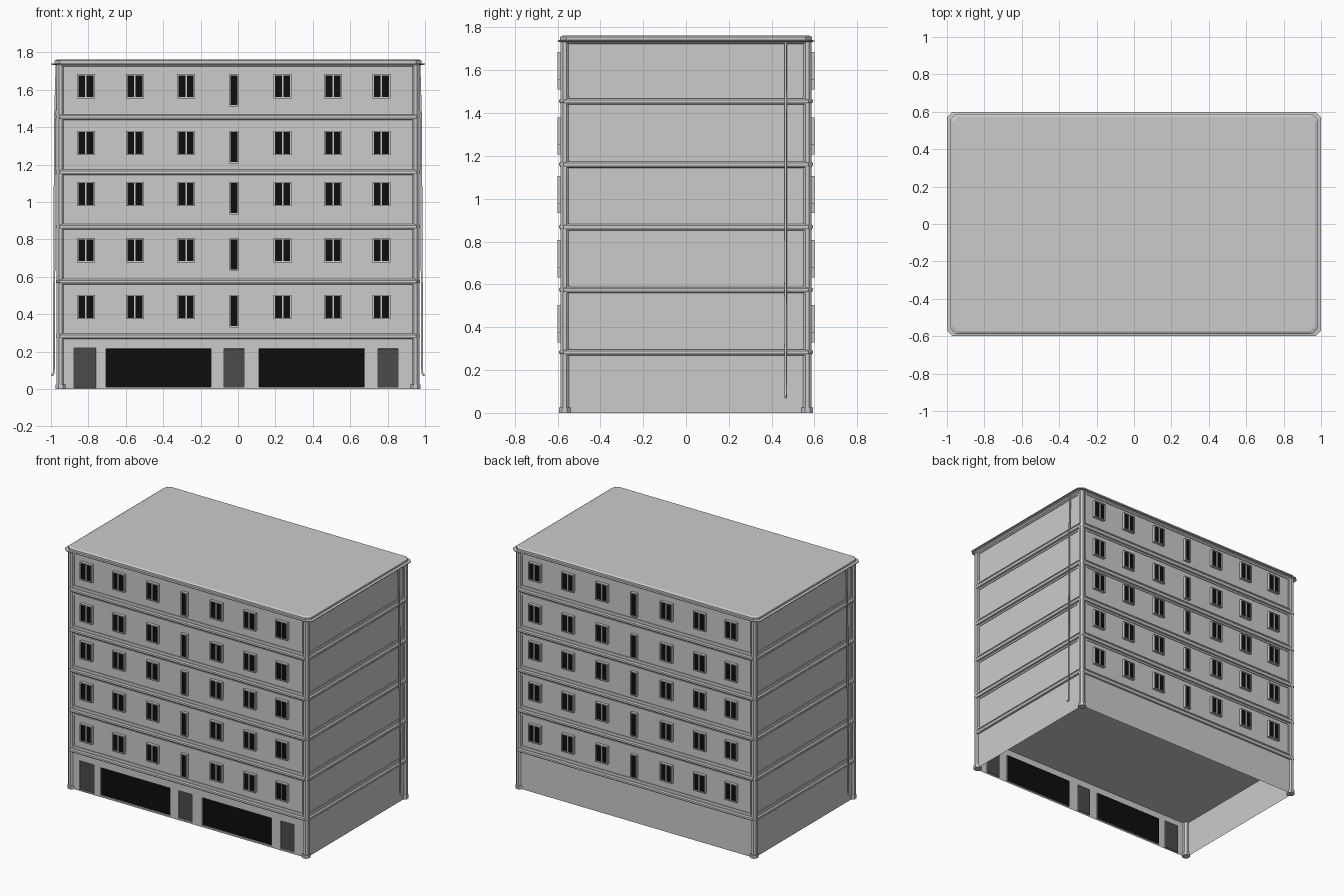
import bpy, bmesh, math
from mathutils import Matrix, Vector

if "Cube" in bpy.data.objects:
    bpy.data.objects.remove(bpy.data.objects["Cube"])

HX, HY = 0.957, 0.577          # wall planes
BANDS = [0.283, 0.575, 0.868, 1.16, 1.455]
TOP = 1.735


def material(name, v):
    m = bpy.data.materials.new(name)
    m.diffuse_color = (v, v, v, 1)
    return m


GLASS = material("dark_glass", 0.004)
DOOR = material("door_grey", 0.07)


def finish(bm, name, mats=()):
    me = bpy.data.meshes.new(name)
    bm.to_mesh(me)
    bm.free()
    for m in mats:
        me.materials.append(m)
    ob = bpy.data.objects.new(name, me)
    bpy.context.collection.objects.link(ob)
    return ob


def box(bm, rot, x0, x1, d0, d1, z0, z1):
    """Box on a facade: x along it, d outward distance, turned about z."""
    c = Vector(((x0 + x1) / 2, -(d0 + d1) / 2, (z0 + z1) / 2))
    m = Matrix.Rotation(rot, 4, 'Z') @ Matrix.Translation(c) @ Matrix.Diagonal((x1 - x0, d1 - d0, z1 - z0, 1))
    bmesh.ops.create_cube(bm, size=1, matrix=m)


def frame(bm, rot, x0, x1, d0, d1, z0, z1, w):
    for a, b in ((x0, x0 + w), (x1 - w, x1)):
        box(bm, rot, a, b, d0, d1, z0, z1)
    for a, b in ((z0, z0 + w), (z1 - w, z1)):
        box(bm, rot, x0 + w, x1 - w, d0, d1, a, b)


def loft(name, sections, c=0.02):
    """Stack of rectangles with cut corners: (half x, half y, z)."""
    bm = bmesh.new()
    rings = []
    for hx, hy, z in sections:
        pts = [(hx, -hy + c), (hx, hy - c), (hx - c, hy), (-hx + c, hy),
               (-hx, hy - c), (-hx, -hy + c), (-hx + c, -hy), (hx - c, -hy)]
        rings.append([bm.verts.new((x, y, z)) for x, y in pts])
    for a, b in zip(rings, rings[1:]):
        for i in range(8):
            j = (i + 1) % 8
            bm.faces.new((a[i], a[j], b[j], b[i]))
    bm.faces.new(rings[0][::-1])
    bm.faces.new(rings[-1])
    return finish(bm, name)


# Upper storeys, floor bands and roof
loft("upper_walls", [(HX, HY, BANDS[0]), (HX, HY, TOP)])
for i, z in enumerate(BANDS):
    loft(f"floor_band_{i + 1}", [(HX, HY, z - 0.016), (0.968, 0.586, z - 0.013), (0.974, 0.592, z - 0.004),
                                 (0.974, 0.592, z + 0.006), (0.966, 0.585, z + 0.013), (HX, HY, z + 0.013)])
loft("roof", [(0.96, 0.58, 1.722), (0.975, 0.587, 1.732), (1.0, 0.6, 1.734), (1.0, 0.6, 1.739),
              (0.982, 0.588, 1.741), (0.982, 0.588, 1.755), (0.968, 0.576, 1.762)], 0.03)

# Ground floor: open-bottomed walls, front with recessed shop openings
bm = bmesh.new()
pts = [(HX, -HY), (HX, HY), (-HX, HY), (-HX, -HY)]
for (ax, ay), (bx, by) in zip(pts, pts[1:]):
    bm.faces.new([bm.verts.new(p) for p in
                  ((ax, ay, 0), (bx, by, 0), (bx, by, BANDS[0]), (ax, ay, BANDS[0]))])
xs = [-HX, -0.877, -0.76, -0.711, -0.139, -0.08, 0.037, 0.107, 0.68, 0.743, 0.861, HX]
zs = [0, 0.006, 0.22, BANDS[0]]
grid = [[bm.verts.new((x, -HY, z)) for x in xs] for z in zs]
openings = []
for r in range(3):
    for c in range(len(xs) - 1):
        f = bm.faces.new((grid[r][c], grid[r][c + 1], grid[r + 1][c + 1], grid[r + 1][c]))
        if r == 1 and c % 2:
            f.material_index = 1 if c in (3, 7) else 2
            openings.append(f)
for f in openings:
    rim = bmesh.ops.inset_individual(bm, faces=[f], thickness=0.007, depth=0)["faces"]
    for g in rim:
        g.material_index = 0
    sides = bmesh.ops.inset_individual(bm, faces=[f], thickness=0.001, depth=-0.01)["faces"]
    for g in sides:
        g.material_index = 0
finish(bm, "ground_floor_walls", [material("wall_grey", 0.5), GLASS, DOOR]).data.materials[0].diffuse_color = (0.8, 0.8, 0.8, 1)

# Corner posts with bases
for sx in (-1, 1):
    for sy in (-1, 1):
        bm = bmesh.new()
        for cx, cy, r, z0, z1 in ((0.95, 0.567, 0.02, 0, TOP), (0.948, 0.567, 0.027, 0, 0.024)):
            ret = bmesh.ops.create_cone(
                bm, cap_ends=True, segments=8, radius1=r / math.cos(math.pi / 8),
                radius2=r / math.cos(math.pi / 8), depth=z1 - z0,
                matrix=Matrix.Translation((sx * cx, sy * cy, (z0 + z1) / 2)) @ Matrix.Rotation(math.pi / 8, 4, 'Z'))
        finish(bm, f"corner_post_{'left' if sx < 0 else 'right'}_{'front' if sy < 0 else 'back'}")

# Panel mouldings on all four faces
for k, (name, half, d) in enumerate((("front", 0.93, HY), ("right", 0.548, HX),
                                     ("back", 0.93, HY), ("left", 0.548, HX))):
    bm = bmesh.new()
    for z0, z1 in zip(BANDS, BANDS[1:] + [1.745]):
        frame(bm, k * math.pi / 2, -half, half, d - 0.005, d + 0.005, z0 + 0.024, z1 - 0.02, 0.012)
    finish(bm, f"panel_moulding_{name}")

# Windows on front and back
TOPS = [0.503, 0.807, 1.107, 1.38, 1.684]
COLS = {"front": (0, [-0.813, -0.551, -0.278, -0.021, 0.238, 0.508, 0.767]),
        "back": (math.pi, [-0.81, -0.542, -0.267, -0.008, 0.255, 0.522, 0.777])}
for side, (rot, cols) in COLS.items():
    fr, gl = bmesh.new(), bmesh.new()
    for zt in TOPS:
        for i, x in enumerate(cols):
            hw, h = (0.025, 0.174) if i == 3 else (0.048, 0.13)
            frame(fr, rot, x - hw, x + hw, HY - 0.005, 0.599, zt - h, zt, 0.007)
            box(gl, rot, x - hw + 0.005, x + hw - 0.005, HY - 0.005, 0.591, zt - h + 0.005, zt - 0.005)
            if i != 3:
                box(fr, rot, x - 0.004, x + 0.004, HY - 0.005, 0.596, zt - h + 0.006, zt - 0.006)
    finish(fr, f"window_frames_{side}")
    finish(gl, f"window_glass_{side}", [GLASS])

# Drainpipes on the two sides, with a kicked-out foot
for name, s in (("right", 1), ("left", -1)):
    cu = bpy.data.curves.new(f"drainpipe_{name}", 'CURVE')
    cu.dimensions = '3D'
    cu.bevel_depth = 0.006
    cu.bevel_resolution = 1
    cu.use_fill_caps = True
    path = [(0.97, 1.735), (0.978, 1.45), (0.984, 0.3), (0.985, 0.09), (0.988, 0.078), (0.997, 0.072)]
    sp = cu.splines.new('POLY')
    sp.points.add(len(path) - 1)
    for p, (x, z) in zip(sp.points, path):
        p.co = (s * x, s * 0.465, z, 1)
    bpy.context.collection.objects.link(bpy.data.objects.new(f"drainpipe_{name}", cu))

for m in bpy.data.materials:
    if m.users and not m.is_grease_pencil:
        m.use_nodes = True
        m.node_tree.nodes["Principled BSDF"].inputs["Base Color"].default_value = m.diffuse_color
